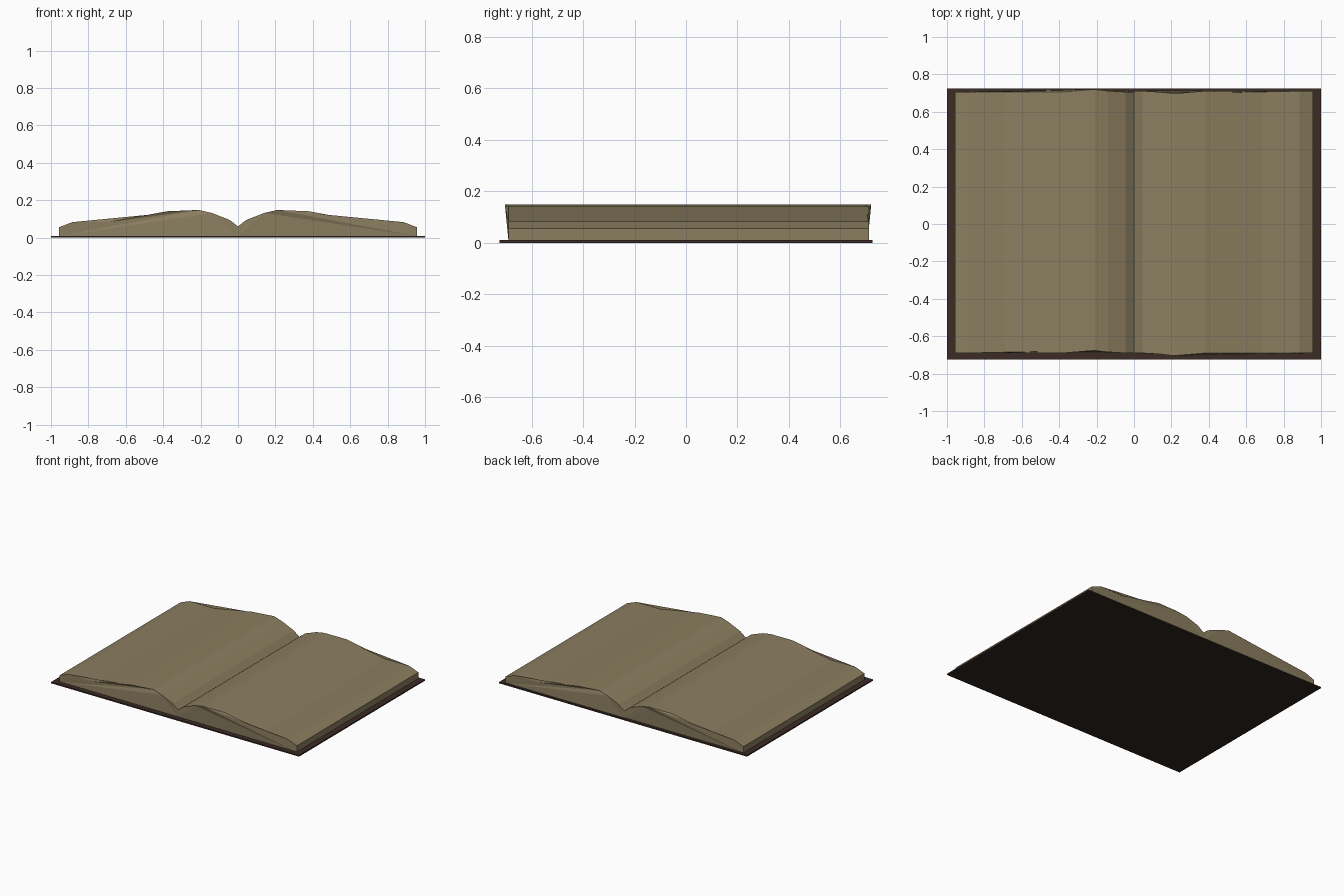
import bpy, bmesh

if "Cube" in bpy.data.objects:
    bpy.data.objects.remove(bpy.data.objects["Cube"])

def material(name, rgb):
    m = bpy.data.materials.new(name)
    m.diffuse_color = (*rgb, 1)
    m.use_nodes = True
    m.node_tree.nodes["Principled BSDF"].inputs["Base Color"].default_value = m.diffuse_color
    return m

PAPER = material("aged_paper", (0.26, 0.21, 0.118))
LEATHER = material("dark_brown_leather", (0.046, 0.025, 0.019))
UNDER = material("underside_brown", (0.026, 0.018, 0.012))

def finish(name, bm, mats):
    bmesh.ops.recalc_face_normals(bm, faces=bm.faces)
    me = bpy.data.meshes.new(name)
    bm.to_mesh(me)
    bm.free()
    for m in mats:
        me.materials.append(m)
    ob = bpy.data.objects.new(name, me)
    bpy.context.collection.objects.link(ob)
    return ob

# Flat open cover, darker underneath
bm = bmesh.new()
bmesh.ops.create_cube(bm, size=1)
for v in bm.verts:
    v.co = (v.co.x * 2, v.co.y * 1.45, (v.co.z + 0.5) * 0.01)
bm.normal_update()
for f in bm.faces:
    f.material_index = 1 if f.normal.z < -0.5 else 0
finish("cover", bm, [LEATHER, UNDER])

# Page top profile from gutter to outer edge: distance, height
PROFILE = [(0, 0.06), (0.045, 0.095), (0.14, 0.132), (0.21, 0.148),
           (0.38, 0.141), (0.69, 0.083), (0.885, 0.083), (0.958, 0.055)]

# Each page block is the profile swept along y, its crest leaning slightly
def page_block(name, side, lean, back):
    bm = bmesh.new()
    outline = [(0, 0.008)] + PROFILE + [(0.958, 0.008)]
    rings = []
    for y in (-0.69, back):
        ring = []
        for d, z in outline:
            shift = lean if 0.2 < d < 0.3 else lean * 0.4 if 0.1 < d <= 0.2 else 0
            ring.append(bm.verts.new((side * d, y + shift, z)))
        rings.append(ring)
    a, b = rings
    n = len(a)
    for i in range(n):
        j = (i + 1) % n
        bm.faces.new((a[i], a[j], b[j], b[i]))
    bm.faces.new(a)
    bm.faces.new(b)
    # Flat triangles across the bent ends
    bmesh.ops.triangulate(bm, faces=[f for f in bm.faces if len(f.verts) > 4])
    finish(name, bm, [PAPER])

page_block("left_pages", -1, 0.014, 0.706)
page_block("right_pages", 1, -0.014, 0.711)
